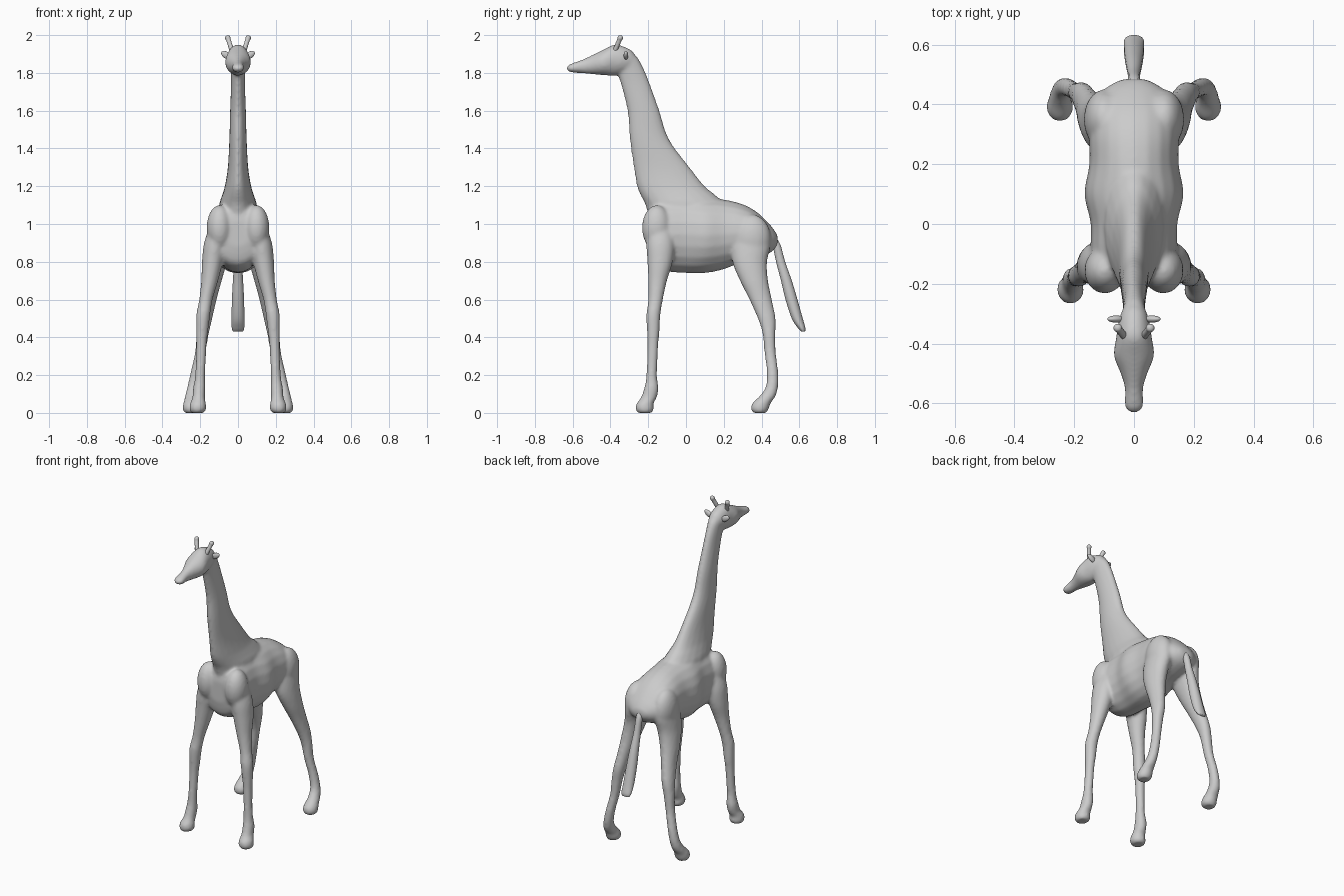
import bpy, bmesh, math
from mathutils import Vector, Matrix

cube = bpy.data.objects.get("Cube")
if cube:
    bpy.data.objects.remove(cube, do_unlink=True)

grey = bpy.data.materials.new("plain_grey")
grey.use_nodes = True
colour = (0.6, 0.6, 0.6, 1)
grey.diffuse_color = colour
grey.node_tree.nodes["Principled BSDF"].inputs["Base Color"].default_value = colour

SIDES = 20
STEPS = 5


def spline(rows):
    """Smoothly interpolate between the given section rows."""
    result = []
    for i in range(len(rows) - 1):
        before, start = rows[max(i - 1, 0)], rows[i]
        end, after = rows[i + 1], rows[min(i + 2, len(rows) - 1)]
        for step in range(STEPS):
            t = step / STEPS
            result.append([
                b + t * ((c - a) + t * ((2 * a - 5 * b + 4 * c - d) + t * (3 * (b - c) + d - a))) / 2
                for a, b, c, d in zip(before, start, end, after)])
    result.append(list(rows[-1]))
    return result


def loft(bm, axis, rows, side=1):
    """Closed oval tube. Row: station, low edge, high edge, half width, x centre."""
    rings = []
    for station, low, high, half, *centre in spline(rows):
        x0 = centre[0] if centre else 0
        ring = []
        for k in range(SIDES):
            angle = math.tau * k / SIDES
            x = side * (x0 + half * math.cos(angle))
            across = (low + high) / 2 + (high - low) / 2 * math.sin(angle)
            place = (x, station, across) if axis == "y" else (x, across, station)
            ring.append(bm.verts.new(place))
        rings.append(ring)
    for lower, upper in zip(rings, rings[1:]):
        for k in range(SIDES):
            n = (k + 1) % SIDES
            bm.faces.new((lower[k], lower[n], upper[n], upper[k]))
    bm.faces.new(rings[0])
    bm.faces.new(rings[-1])


def ellipsoid(bm, centre, radii, turn=None):
    matrix = Matrix.Translation(centre) @ (turn or Matrix()) @ Matrix.Diagonal((*radii, 1))
    bmesh.ops.create_uvsphere(bm, u_segments=24, v_segments=16, radius=1, matrix=matrix)


def finish(bm, name, voxel=None, rounds=6):
    bmesh.ops.recalc_face_normals(bm, faces=bm.faces)
    mesh = bpy.data.meshes.new(name)
    bm.to_mesh(mesh)
    bm.free()
    mesh.materials.append(grey)
    obj = bpy.data.objects.new(name, mesh)
    bpy.context.collection.objects.link(obj)
    mesh.shade_smooth()
    if voxel:
        # fuse overlapping volumes into one skin
        fuse = obj.modifiers.new("fuse", "REMESH")
        fuse.mode = "VOXEL"
        fuse.voxel_size = voxel
        fuse.use_smooth_shade = True
        soften = obj.modifiers.new("soften", "SMOOTH")
        soften.factor = 0.5
        soften.iterations = rounds
    return obj


# torso, neck, head and legs fused into one skin
skin = bmesh.new()
loft(skin, "y", [
    (-.205, .88, 1.02, .07), (-.18, .79, 1.1, .13), (-.1, .75, 1.14, .145),
    (0, .74, 1.15, .145), (.1, .74, 1.14, .166), (.2, .76, 1.13, .15),
    (.3, .8, 1.105, .15), (.38, .82, 1.06, .14), (.45, .85, .99, .1), (.485, .89, .94, .04)])
loft(skin, "z", [
    (1, -.19, .18, .1), (1.1, -.215, .2, .1), (1.15, -.24, .16, .085), (1.2, -.26, .1, .07),
    (1.3, -.277, .02, .054), (1.45, -.298, -.09, .046), (1.6, -.31, -.14, .042),
    (1.74, -.345, -.19, .037), (1.82, -.37, -.222, .038), (1.88, -.37, -.255, .04),
    (1.91, -.35, -.29, .03)])
loft(skin, "y", [
    (-.63, 1.815, 1.835, .018), (-.61, 1.803, 1.848, .032), (-.55, 1.798, 1.87, .031),
    (-.5, 1.793, 1.893, .045), (-.44, 1.788, 1.922, .068), (-.38, 1.785, 1.95, .06),
    (-.33, 1.8, 1.94, .053), (-.29, 1.82, 1.92, .04), (-.265, 1.84, 1.89, .02)])
FRONT_LEG = [
    (0, -.255, -.18, .035, .215), (.02, -.268, -.17, .045, .213), (.05, -.262, -.172, .042, .212),
    (.08, -.24, -.155, .034, .208), (.13, -.222, -.145, .033, .205), (.2, -.21, -.153, .027, .2),
    (.35, -.205, -.147, .027, .194), (.43, -.207, -.14, .032, .19), (.52, -.21, -.135, .037, .184),
    (.6, -.2, -.122, .036, .17), (.7, -.2, -.1, .045, .15), (.8, -.205, -.07, .056, .135),
    (.9, -.21, -.06, .06, .12), (1, -.2, -.08, .045, .1)]
HIND_LEG = [
    (0, .355, .425, .034, .25), (.02, .343, .438, .045, .248), (.05, .35, .448, .042, .248),
    (.09, .39, .475, .034, .246), (.14, .422, .488, .03, .238), (.22, .427, .488, .028, .222),
    (.32, .415, .476, .028, .2), (.42, .405, .474, .033, .187), (.5, .38, .475, .037, .173),
    (.6, .335, .455, .042, .155), (.7, .285, .435, .052, .138), (.8, .245, .43, .06, .118),
    (.9, .24, .45, .063, .1), (1, .27, .43, .045, .09)]
for side in (-1, 1):
    loft(skin, "z", FRONT_LEG, side)
    loft(skin, "z", HIND_LEG, side)
    # shoulder and haunch muscles
    ellipsoid(skin, (side * .098, -.155, .98), (.068, .078, .12))
    ellipsoid(skin, (side * .1, .35, .92), (.068, .1, .13))
finish(skin, "body_skin", .009, 9)

# tail
tail = bmesh.new()
loft(tail, "z", [
    (.93, .445, .475, .018), (.89, .458, .5, .02), (.8, .477, .525, .021), (.7, .503, .56, .027),
    (.6, .527, .59, .032), (.5, .56, .618, .034), (.45, .592, .632, .033), (.43, .612, .63, .026)])
finish(tail, "tail")

# horns and ears, mirrored
for side, label in ((1, "left"), (-1, "right")):
    horn = bmesh.new()
    base, tip = Vector((side * .033, -.375, 1.92)), Vector((side * .054, -.348, 1.985))
    for i in range(9):
        radius = .015 if i == 8 else .013
        ellipsoid(horn, base.lerp(tip, i / 8), (radius, radius, radius))
    finish(horn, label + "_horn", .004, 4)

    ear = bmesh.new()
    turn = Matrix.Rotation(-side * math.radians(32), 4, "Y")
    ellipsoid(ear, (side * .06, -.318, 1.893), (.033, .012, .018), turn)
    finish(ear, label + "_ear")
